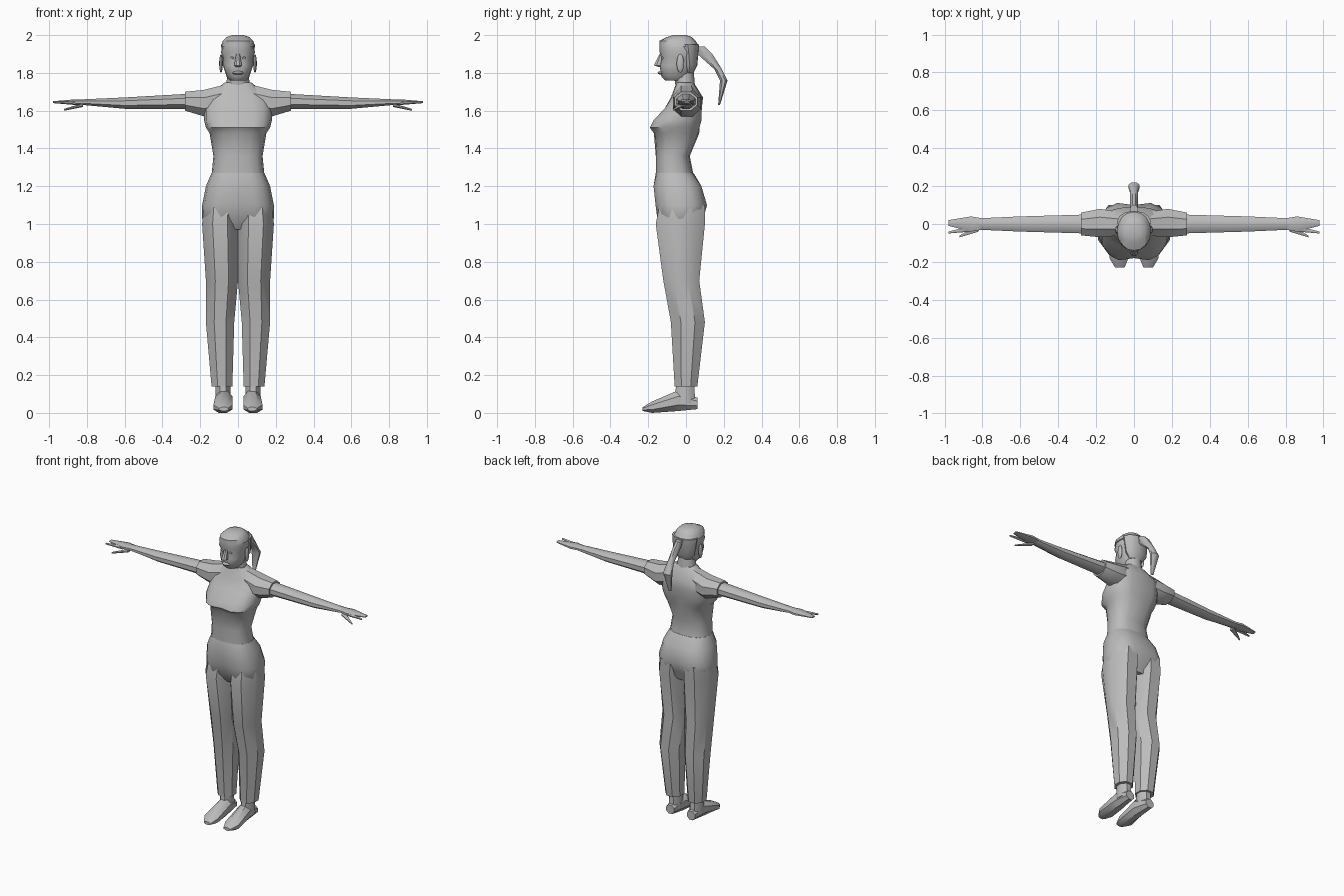
import bpy, bmesh
from math import cos, sin, pi, radians, copysign
from mathutils import Matrix, Vector

default_cube = bpy.data.objects.get("Cube")
if default_cube:
    bpy.data.objects.remove(default_cube, do_unlink=True)

grey = bpy.data.materials.new("plain grey")
grey.use_nodes = True
grey.diffuse_color = (.5, .5, .5, 1)
shader = grey.node_tree.nodes["Principled BSDF"]
shader.inputs["Base Color"].default_value = grey.diffuse_color


def finish(name, bm):
    """Turn the working mesh into a named, coloured and shaded object."""
    bmesh.ops.recalc_face_normals(bm, faces=bm.faces)
    mesh = bpy.data.meshes.new(name)
    bm.to_mesh(mesh)
    bm.free()
    mesh.materials.append(grey)
    obj = bpy.data.objects.new(name, mesh)
    bpy.context.collection.objects.link(obj)
    bpy.ops.object.select_all(action="DESELECT")
    obj.select_set(True)
    bpy.context.view_layer.objects.active = obj
    bpy.ops.object.shade_smooth_by_angle(angle=radians(40))


def place(axis, u, v, along):
    """Put a section point (u, v) at a distance along the chosen axis."""
    if axis == "x":
        return Vector((along, u, v))
    if axis == "y":
        return Vector((u, along, v))
    return Vector((u, v, along))


def loft(name, axis, rows, sides=8, power=1, side=1):
    """Skin closed rings; each row holds the distance along the axis and the
    low and high bounds of the section, then an optional centre-line cleft."""
    bm = bmesh.new()
    turn = pi / sides if sides == 8 else 0
    rings = []
    for along, u_low, u_high, v_low, v_high, *cleft in rows:
        ring = []
        for i in range(sides):
            angle = 2 * pi * i / sides + turn
            c, s = [copysign(abs(f(angle) / cos(turn)) ** power, f(angle))
                    for f in (cos, sin)]
            u = (u_low + u_high + c * (u_high - u_low)) / 2
            v = (v_low + v_high + s * (v_high - v_low)) / 2
            if cleft and i * 4 % sides == 0 and i * 2 % sides != 0:
                v -= copysign(cleft[0], s)
            point = place(axis, u, v, along)
            point.x *= side
            ring.append(bm.verts.new(point))
        rings.append(ring)
    for lower, upper in zip(rings, rings[1:]):
        for i in range(sides):
            bm.faces.new((lower[i - 1], lower[i], upper[i], upper[i - 1]))
    bm.faces.new(rings[0])
    bm.faces.new(rings[-1])
    finish(name, bm)


def body(name, rows, sides=16, power=.8):
    """Loft upward through sections that share the centre plane."""
    mirrored = [(z, -half, half, *rest) for z, half, *rest in rows]
    loft(name, "z", mirrored, sides, power)


def blob(name, centre, size):
    """Low-poly ellipsoid."""
    bm = bmesh.new()
    shape = Matrix.LocRotScale(Vector(centre), None, Vector(size))
    bmesh.ops.create_uvsphere(bm, u_segments=8, v_segments=6, radius=1, matrix=shape)
    finish(name, bm)


# Shirt with bust and narrow waist
body("shirt", [
    (1.26, .14, -.16, .04),
    (1.36, .13, -.16, .02),
    (1.48, .15, -.17, .07),
    (1.51, .17, -.2, .08, .02),
    (1.55, .18, -.18, .09, .01),
    (1.61, .18, -.12, .09, .01),
    (1.67, .17, -.08, .09),
    (1.75, .07, -.05, .04),
])

# Belly and seat of the trousers
body("trouser_hips", [
    (1.27, .14, -.16, .04),
    (1.2, .17, -.18, .09, .01),
    (1.1, .19, -.17, .12, .02),
    (1.03, .19, -.16, .1, .03),
    (.97, .15, -.1, .06),
])

# Neck and head
body("neck", [
    (1.7, .07, -.05, .05),
    (1.82, .05, -.07, .04),
], sides=12, power=1)
body("head", [
    (1.76, .04, -.11, 0),
    (1.78, .06, -.13, .02),
    (1.84, .08, -.14, .05),
    (1.88, .08, -.13, .06),
    (1.91, .09, -.14, .06),
    (1.95, .08, -.14, .06),
], power=.9)
body("nose", [
    (1.9, .01, -.14, -.12),
    (1.84, .02, -.17, -.12),
    (1.83, .01, -.14, -.12),
], sides=8, power=1)
blob("lips", (0, -.13, 1.8), (.03, .02, .01))

# Hair crown, back and ponytail
body("hair_crown", [
    (1.94, .09, -.14, .07),
    (1.97, .08, -.14, .05),
    (1.99, .06, -.1, .03),
    (2, .03, -.07, 0),
], power=.9)
body("hair_back", [
    (1.8, .05, -.01, .04),
    (1.84, .08, -.02, .06),
    (1.95, .09, -.05, .07),
], sides=12, power=1)
body("ponytail", [
    (1.94, .02, .05, .1),
    (1.9, .02, .06, .14),
    (1.82, .02, .15, .19),
    (1.76, .03, .18, .22),
    (1.63, .01, .17, .18),
], sides=8, power=1)

# Paired parts
for label, side in (("left_", 1), ("right_", -1)):
    blob(label + "ear", (side * .09, -.03, 1.85), (.01, .02, .05))
    blob(label + "eye", (side * .03, -.12, 1.88), (.01, .01, .01))

    loft(label + "sleeve", "x", [
        (.06, -.06, .06, 1.59, 1.74),
        (.18, -.07, .08, 1.57, 1.71),
        (.28, -.06, .06, 1.6, 1.7),
    ], side=side)
    loft(label + "arm", "x", [
        (.25, -.05, .05, 1.61, 1.69),
        (.6, -.04, .04, 1.61, 1.67),
        (.82, -.03, .03, 1.63, 1.66),
    ], side=side)

    # Flat hand with a separate finger and thumb
    loft(label + "palm", "x", [
        (.8, -.03, .03, 1.63, 1.66),
        (.86, -.04, .04, 1.63, 1.66),
        (.98, -.01, .02, 1.64, 1.65),
    ], side=side)
    loft(label + "index_finger", "x", [
        (.86, -.04, -.01, 1.63, 1.65),
        (.98, -.05, -.04, 1.64, 1.65),
    ], side=side)
    loft(label + "thumb", "x", [
        (.82, -.04, 0, 1.62, 1.64),
        (.92, -.07, -.06, 1.6, 1.61),
    ], side=side)

    # Trouser leg, ankle and foot
    loft(label + "trouser_leg", "z", [
        (1.1, 0, .18, -.14, .1),
        (1, 0, .19, -.16, .1),
        (.7, 0, .17, -.12, .07),
        (.48, .02, .17, -.08, .1),
        (.14, .03, .14, -.06, .06),
    ], side=side)
    loft(label + "ankle", "z", [
        (.05, .04, .12, -.06, .05),
        (.19, .04, .12, -.05, .04),
    ], side=side)
    loft(label + "foot", "y", [
        (-.23, .05, .1, .01, .03),
        (-.18, .03, .13, 0, .06),
        (-.04, .03, .12, .01, .12),
        (.06, .05, .11, .02, .08),
    ], side=side)
